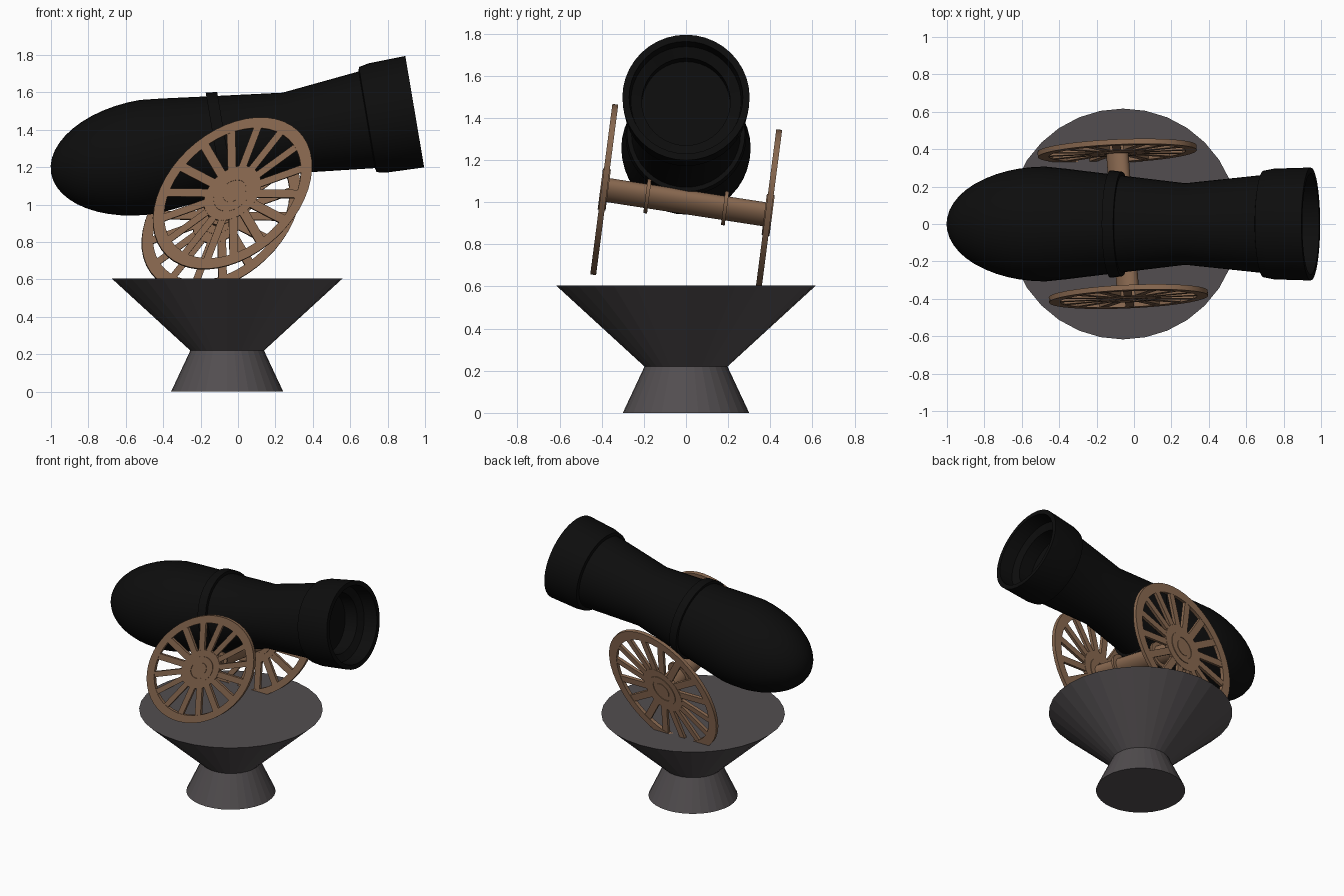
import bpy, bmesh
from math import sin, cos, pi, radians, sqrt
from mathutils import Matrix, Vector

if "Cube" in bpy.data.objects:
    bpy.data.objects.remove(bpy.data.objects["Cube"])


def material(name, rgb):
    m = bpy.data.materials.new(name)
    m.diffuse_color = (*rgb, 1)
    m.use_nodes = True
    m.node_tree.nodes["Principled BSDF"].inputs["Base Color"].default_value = m.diffuse_color
    return m


IRON = material("black_iron", (0.004, 0.004, 0.004))
WOOD = material("brown_wood", (0.25, 0.14, 0.08))
STONE = material("dark_stone", (0.085, 0.076, 0.08))


def lathe(bm, profile, sides):
    """Revolve (radius, height) points around local z."""
    vs = [bm.verts.new((r, 0, h)) for r, h in profile]
    es = [bm.edges.new(p) for p in zip(vs, vs[1:])]
    bmesh.ops.spin(bm, geom=vs + es, cent=(0, 0, 0), axis=(0, 0, 1),
                   angle=2 * pi, steps=sides, use_duplicate=False)


def finish(name, bm, mat, matrix=Matrix(), smooth=None):
    bmesh.ops.transform(bm, matrix=matrix, verts=bm.verts)
    bmesh.ops.remove_doubles(bm, verts=bm.verts, dist=1e-5)
    bmesh.ops.recalc_face_normals(bm, faces=bm.faces)
    me = bpy.data.meshes.new(name)
    bm.to_mesh(me)
    bm.free()
    me.materials.append(mat)
    ob = bpy.data.objects.new(name, me)
    bpy.context.collection.objects.link(ob)
    if smooth:
        bpy.ops.object.select_all(action='DESELECT')
        bpy.context.view_layer.objects.active = ob
        ob.select_set(True)
        bpy.ops.object.shade_smooth_by_angle(angle=radians(smooth))
    return ob


def columns(x, y, z, origin):
    m = Matrix((x, y, z)).transposed().to_4x4()
    m.translation = origin
    return m


# Pedestal: two cones meeting at a neck
bm = bmesh.new()
lathe(bm, [(0, 0), (0.3, 0), (0.197, 0.22), (0.617, 0.605), (0, 0.605)], 32)
finish("pedestal", bm, STONE, Matrix.Translation((-0.058, 0, 0)))

# Barrel: rounded breech, waist, flared muzzle and recessed bore
tilt = radians(9.6)
axis = Vector((cos(tilt), 0, sin(tilt)))
side = Vector((0, 1, 0))
barrel_mat = columns(side, axis.cross(side), axis, Vector((0.945, 0, 1.497)))
breech = [(0.307 * sin(a), -1.44 - 0.532 * cos(a))
          for a in (i * pi / 24 for i in range(13))]
profile = breech + [(0.296, -1.33), (0.262, -1.05), (0.218, -0.68),
                    (0.262, -0.26), (0.285, -0.255), (0.296, -0.2),
                    (0.302, 0), (0.27, 0), (0.262, -0.1), (0.21, -0.12),
                    (0.21, -0.22), (0, -0.22)]
bm = bmesh.new()
lathe(bm, profile, 40)
finish("barrel", bm, IRON, barrel_mat, 30)

# Reinforcing band around the barrel
bm = bmesh.new()
lathe(bm, [(0.24, -1.085), (0.287, -1.085), (0.28, -1.024), (0.24, -1.024),
           (0.24, -1.085)], 40)
finish("barrel_band", bm, IRON, barrel_mat, 30)

# Skewed running-gear frame: the wheels are stretched along a diagonal
front, back = Vector((-0.03, -0.388, 1.06)), Vector((-0.09, 0.39, 0.94))
axle_dir = (front - back).normalized()
half = (front - back).length / 2
LONG, SHORT, ANG = 0.484, 0.333, radians(41.1)
c, s = cos(ANG), sin(ANG)
sxx = LONG * c * c + SHORT * s * s
szz = LONG * s * s + SHORT * c * c
sxz = (LONG - SHORT) * c * s
LEAN = 0.13


def frame(origin):
    return columns(Vector((sxx, LEAN * sxz, sxz)),
                   Vector((sxz, LEAN * szz, szz)), axle_dir, origin)


def ring(bm, inner, outer, low, high, sides=40):
    lathe(bm, [(inner, low), (outer, low), (outer, high), (inner, high),
               (inner, low)], sides)


# Wheels in unit radius: rim, hub disc, hub rings and spokes
SPOKES, T = 16, 0.014
for name, centre in (("front_wheel", front), ("back_wheel", back)):
    bm = bmesh.new()
    ring(bm, 0.86, 1.0, -T, T, 48)
    ring(bm, 0, 0.36, -T, T, 32)
    ring(bm, 0.17, 0.24, -T - 0.005, T + 0.005, 32)
    ring(bm, 0, 0.12, -T - 0.004, T + 0.004, 32)
    for i in range(SPOKES):
        place = (Matrix.Rotation((i + 0.5) * 2 * pi / SPOKES, 4, 'Z')
                 @ Matrix.Translation((0.61, 0, 0))
                 @ Matrix.Diagonal((0.54, 0.105, 2 * T * 0.85, 1)))
        bmesh.ops.create_cube(bm, size=1, matrix=place)
    finish(name, bm, WOOD, frame(centre), 30)

# Axle with two collars
bm = bmesh.new()
lathe(bm, [(0, -half), (0.14, -half), (0.14, half), (0, half)], 32)
for h in (-0.187, 0.187):
    ring(bm, 0.1, 0.2, h - 0.009, h + 0.009, 32)
finish("axle", bm, WOOD, frame((front + back) / 2), 30)
